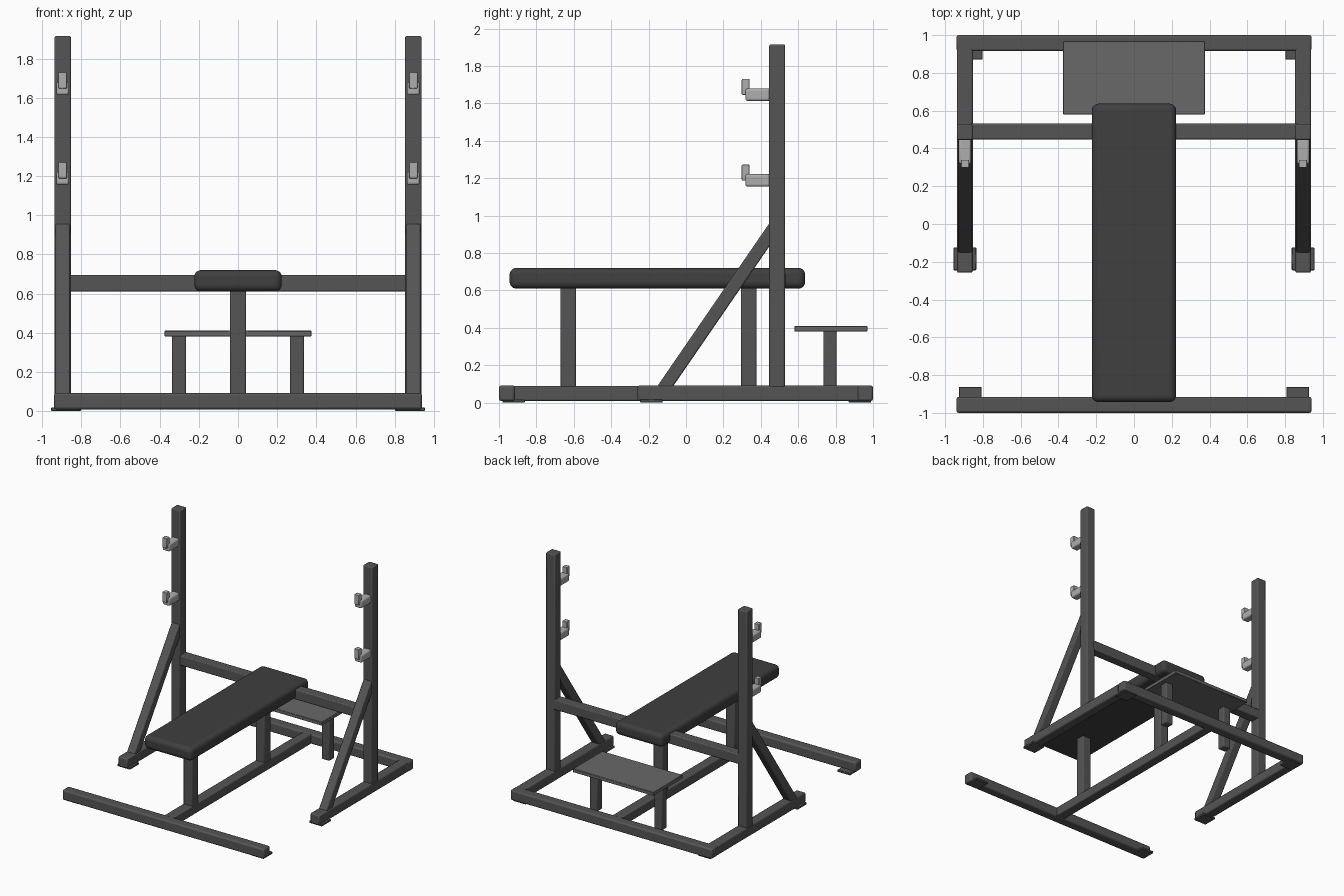
import bpy, math
from mathutils import Vector

if "Cube" in bpy.data.objects:
    bpy.data.objects.remove(bpy.data.objects["Cube"])


def material(name, v):
    m = bpy.data.materials.new(name)
    m.diffuse_color = (v, v, v, 1)
    m.use_nodes = True
    m.node_tree.nodes["Principled BSDF"].inputs["Base Color"].default_value = m.diffuse_color
    return m


FRAME = material("dark_steel", 0.09)
PAD = material("pad_vinyl", 0.05)
PLATE = material("step_plate", 0.14)
HOOK = material("light_steel", 0.42)


def box(name, x, y, z, bevel=0.008, segs=2, mat=FRAME):
    """Bevelled box given by its (min, max) range on each axis."""
    bpy.ops.mesh.primitive_cube_add(size=1, location=[sum(r) / 2 for r in (x, y, z)])
    o = bpy.context.object
    o.name = name
    o.scale = [r[1] - r[0] for r in (x, y, z)]
    bpy.ops.object.transform_apply(location=False, rotation=False, scale=True)
    o.data.materials.append(mat)
    if bevel:
        b = o.modifiers.new("bevel", "BEVEL")
        b.width, b.segments = bevel, segs
        bpy.ops.object.shade_smooth_by_angle(angle=math.radians(35))
    return o


def side_box(name, s, x, *args, **kw):
    """Box mirrored to the left when s is -1."""
    return box(name, sorted((s * x[0], s * x[1])), *args, **kw)


# Base frame
box("front_base_bar", (-0.94, 0.94), (-1, -0.915), (0.008, 0.092), 0.012)
box("rear_base_bar", (-0.94, 0.94), (0.915, 1), (0.008, 0.092), 0.012)
box("base_spine", (-0.042, 0.042), (-0.93, 0.93), (0.01, 0.09))

# Bench posts and padded bench
box("front_bench_post", (-0.042, 0.042), (-0.67, -0.587), (0.08, 0.62))
box("rear_bench_post", (-0.042, 0.042), (0.293, 0.377), (0.08, 0.62))
pad = box("bench_pad", (-0.223, 0.223), (-0.943, 0.637), (0.61, 0.72), 0.035, 5, PAD)

# Crossbar between the uprights
box("crossbar", (-0.87, 0.87), (0.448, 0.532), (0.61, 0.695))

# Spotter step
box("spotter_step", (-0.375, 0.375), (0.58, 0.97), (0.38, 0.41), 0.003, 1, PLATE)

for s, tag in ((-1, "left"), (1, "right")):
    # Side rail and upright
    side_box(tag + "_side_rail", s, (0.853, 0.937), (-0.258, 0.99), (0.008, 0.092), 0.01)
    side_box(tag + "_upright", s, (0.853, 0.937), (0.445, 0.53), (0.08, 1.915))
    side_box(tag + "_step_leg", s, (0.265, 0.337), (0.735, 0.805), (0.012, 0.385))

    # Diagonal brace, its ends sunk into rail and upright
    a, b = Vector((s * 0.895, -0.137, 0.05)), Vector((s * 0.895, 0.475, 0.94))
    d = b - a
    h = d.length / 2
    brace = box(tag + "_brace", (-0.037, 0.037), (-0.035, 0.035), (-h, h))
    brace.location = (a + b) / 2
    brace.rotation_euler = (-math.atan2(d.y, d.z), 0, 0)

    # Foot plates
    for name, x, y in (("front", 0.867, -0.922), ("middle", 0.895, -0.185), ("rear", 0.862, 0.93)):
        side_box(f"{tag}_{name}_foot", s, (x - 0.06, x + 0.06), (y - 0.06, y + 0.06),
                 (0, 0.018), 0.003, 1)

    # Bar hooks at two heights
    for name, z in (("lower", 1.155), ("upper", 1.613)):
        side_box(f"{tag}_{name}_hook_arm", s, (0.862, 0.928), (0.318, 0.455), (z, z + 0.066),
                 0.012, 3, HOOK)
        side_box(f"{tag}_{name}_hook_lip", s, (0.874, 0.916), (0.298, 0.34),
                 (z + 0.033, z + 0.117), 0.004, 2, HOOK)
